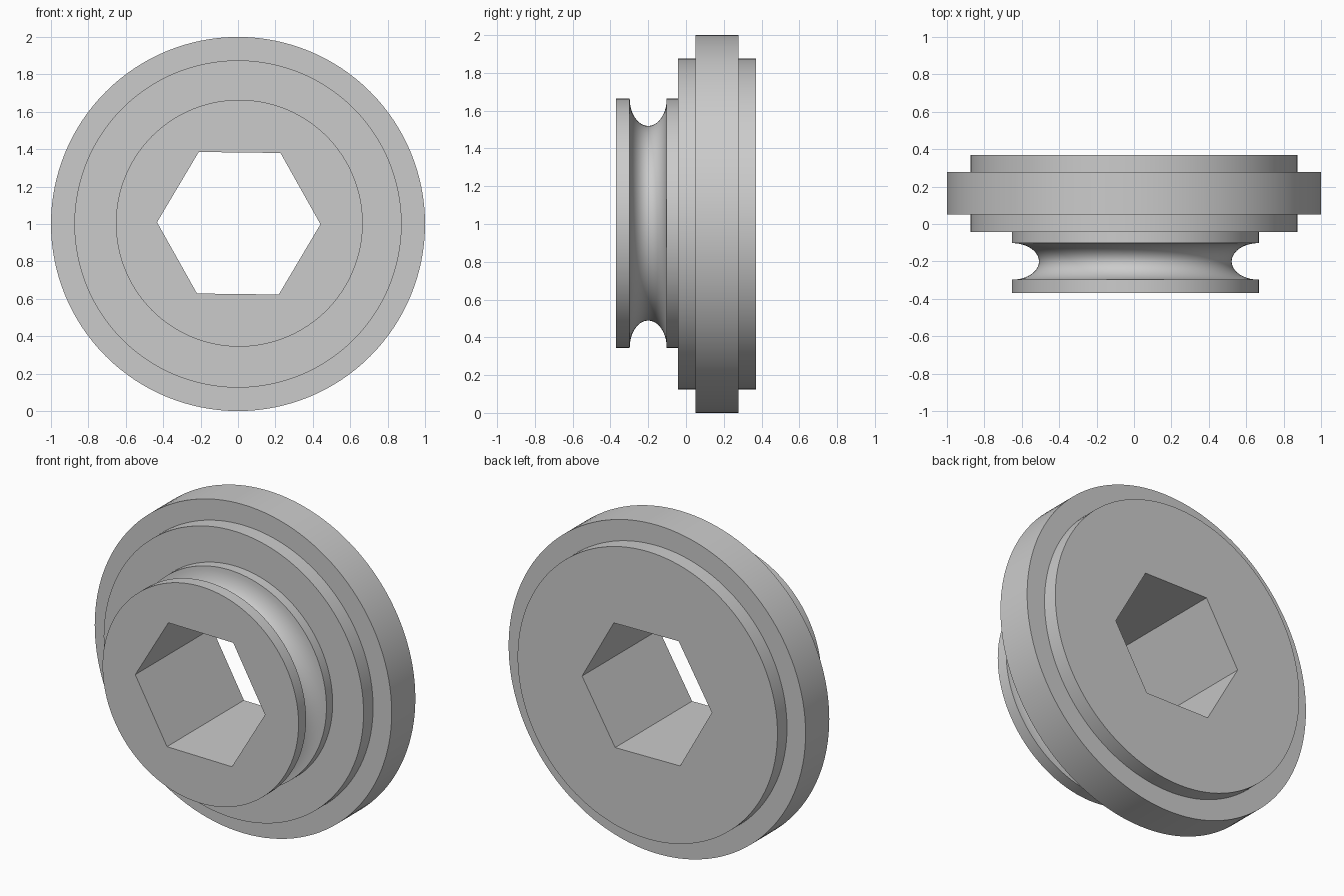
import bpy, bmesh
from math import sin, cos, pi, radians
from mathutils import Matrix, Vector

cube = bpy.data.objects.get("Cube")
if cube:
    bpy.data.objects.remove(cube, do_unlink=True)

SEGMENTS = 128
HUB_R = 0.66
HUB_SHIFT = Vector((0.007, 0, 0.004))   # hub sits slightly off the flange axis

grey = bpy.data.materials.new("plain_grey")
grey.use_nodes = True
colour = (0.6, 0.6, 0.6, 1)
grey.diffuse_color = colour
grey.node_tree.nodes["Principled BSDF"].inputs["Base Color"].default_value = colour


def make_object(name, bm):
    bmesh.ops.recalc_face_normals(bm, faces=bm.faces[:])
    mesh = bpy.data.meshes.new(name)
    bm.to_mesh(mesh)
    bm.free()
    mesh.materials.append(grey)
    obj = bpy.data.objects.new(name, mesh)
    bpy.context.collection.objects.link(obj)
    return obj


# Hub profile as (radius, y), with a half-elliptical groove
steps = 20
groove = [(HUB_R - 0.145 * sin(pi * i / steps), -0.2 - 0.098 * cos(pi * i / steps))
          for i in range(steps + 1)]
hub = [(HUB_R, -0.37)] + groove + [(HUB_R, -0.042)]
# Stepped flange profile
flange = [(0.875, -0.042), (0.875, 0.05), (1, 0.05),
          (1, 0.278), (0.875, 0.278), (0.875, 0.37)]

# Turned body
bm = bmesh.new()
rings = []
for i, (r, y) in enumerate(hub + flange):
    shift = HUB_SHIFT if i < len(hub) else Vector()
    angles = [2 * pi * k / SEGMENTS for k in range(SEGMENTS)]
    rings.append([bm.verts.new(Vector((r * cos(a), y, 1 + r * sin(a))) + shift)
                  for a in angles])
for a, b in zip(rings, rings[1:]):
    for k in range(SEGMENTS):
        n = (k + 1) % SEGMENTS
        bm.faces.new((a[k], a[n], b[n], b[k]))
bm.faces.new(rings[0])
bm.faces.new(rings[-1])
body = make_object("grooved_wheel_body", bm)

# Hexagonal through hole
bm = bmesh.new()
turn = (Matrix.Translation((0.004, 0, 1.004)) @ Matrix.Rotation(radians(0.7), 4, "Y")
        @ Matrix.Rotation(pi / 2, 4, "X") @ Matrix.Rotation(pi / 2, 4, "Z"))
bmesh.ops.create_cone(bm, cap_ends=True, segments=6, radius1=0.437,
                      radius2=0.437, depth=2, matrix=turn)
# Make sure a corner points sideways along x
if max(v.co.x for v in bm.verts) < 0.42:
    bmesh.ops.rotate(bm, verts=bm.verts[:], cent=(0.004, 0, 1.004),
                     matrix=Matrix.Rotation(pi / 6, 3, "Y"))
cutter = make_object("hex_hole_cutter", bm)
cutter.hide_render = True

bpy.ops.object.select_all(action="DESELECT")
body.select_set(True)
bpy.context.view_layer.objects.active = body
mod = body.modifiers.new("hex_hole", "BOOLEAN")
mod.operation = "DIFFERENCE"
mod.solver = "EXACT"
mod.object = cutter
bpy.ops.object.modifier_apply(modifier=mod.name)
bpy.data.objects.remove(cutter, do_unlink=True)

bpy.ops.object.shade_smooth_by_angle(angle=radians(30))
